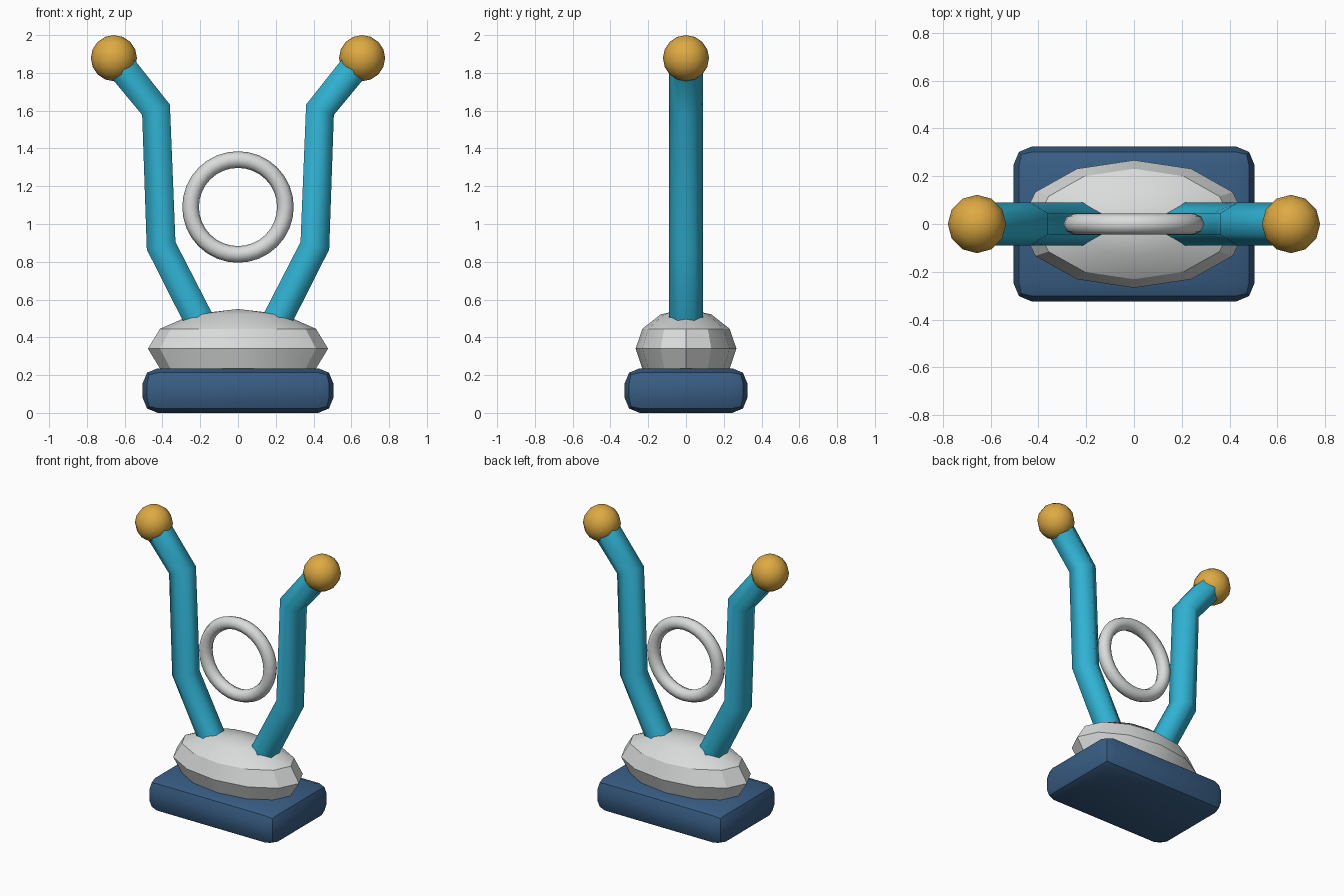
import bpy, bmesh, math
from mathutils import Vector

if "Cube" in bpy.data.objects:
    bpy.data.objects.remove(bpy.data.objects["Cube"])


def material(name, rgb):
    m = bpy.data.materials.new(name)
    m.diffuse_color = (*rgb, 1)
    m.use_nodes = True
    m.node_tree.nodes["Principled BSDF"].inputs["Base Color"].default_value = m.diffuse_color
    return m


NAVY = material("navy blue", (0.04, 0.11, 0.23))
WHITE = material("pale grey", (0.70, 0.71, 0.71))
TEAL = material("teal", (0.03, 0.46, 0.67))
GOLD = material("gold", (0.73, 0.40, 0.055))


def finish(name, mat, angle=30):
    ob = bpy.context.object
    ob.name = name
    ob.data.materials.append(mat)
    bpy.ops.object.transform_apply(location=True, rotation=True, scale=True)
    bpy.ops.object.shade_smooth_by_angle(angle=math.radians(angle))
    return ob


def ball(name, mat, loc, scale, rings):
    bpy.ops.mesh.primitive_uv_sphere_add(segments=12, ring_count=rings, radius=1, location=loc)
    bpy.context.object.scale = scale
    return finish(name, mat)


# Bevelled base block
bpy.ops.mesh.primitive_cube_add(size=1, location=(0, 0, 0.118))
base = bpy.context.object
base.scale = (1.01, 0.65, 0.236)
bpy.ops.object.transform_apply(location=True, rotation=True, scale=True)
bev = base.modifiers.new("bevel", 'BEVEL')
bev.width = 0.08
bev.segments = 2
bpy.ops.object.modifier_apply(modifier=bev.name)
finish("base", NAVY)

# Flattened body
ball("body", WHITE, (0, 0, 0.34), (0.477, 0.267, 0.21), 6)

# Floating upright ring
bpy.ops.mesh.primitive_torus_add(major_radius=0.251, minor_radius=0.044, major_segments=32,
                                 minor_segments=8, location=(0, 0, 1.09),
                                 rotation=(math.pi / 2, 0, 0))
finish("ring", WHITE, 60)

# Bent six-sided arms and their end knobs
PATH = [(0.17, 0.42), (0.407, 0.885), (0.434, 1.605), (0.655, 1.878)]


def arm(name, side, radius=0.0905):
    pts = [Vector((side * x, 0, z)) for x, z in PATH]
    bm = bmesh.new()
    rings = []
    for i, p in enumerate(pts):
        d = Vector()
        if i > 0:
            d += (p - pts[i - 1]).normalized()
        if i < len(pts) - 1:
            d += (pts[i + 1] - p).normalized()
        d.normalize()
        y = Vector((0, 1, 0))
        u = y.cross(d)
        rings.append([bm.verts.new(p + radius * (y * math.cos(a) + u * math.sin(a)))
                      for a in (k * math.pi / 3 for k in range(6))])
    for a, b in zip(rings, rings[1:]):
        for k in range(6):
            j = (k + 1) % 6
            bm.faces.new((a[k], a[j], b[j], b[k]))
    bm.faces.new(rings[0])
    bm.faces.new(rings[-1])
    bmesh.ops.recalc_face_normals(bm, faces=bm.faces)
    me = bpy.data.meshes.new(name)
    bm.to_mesh(me)
    bm.free()
    ob = bpy.data.objects.new(name, me)
    bpy.context.collection.objects.link(ob)
    bpy.ops.object.select_all(action='DESELECT')
    ob.select_set(True)
    bpy.context.view_layer.objects.active = ob
    finish(name, TEAL, 70)


for label, side in (("left", -1), ("right", 1)):
    arm(label + "_arm", side)
    ball(label + "_knob", GOLD, (side * 0.657, 0, 1.878), (0.122,) * 3, 8)
